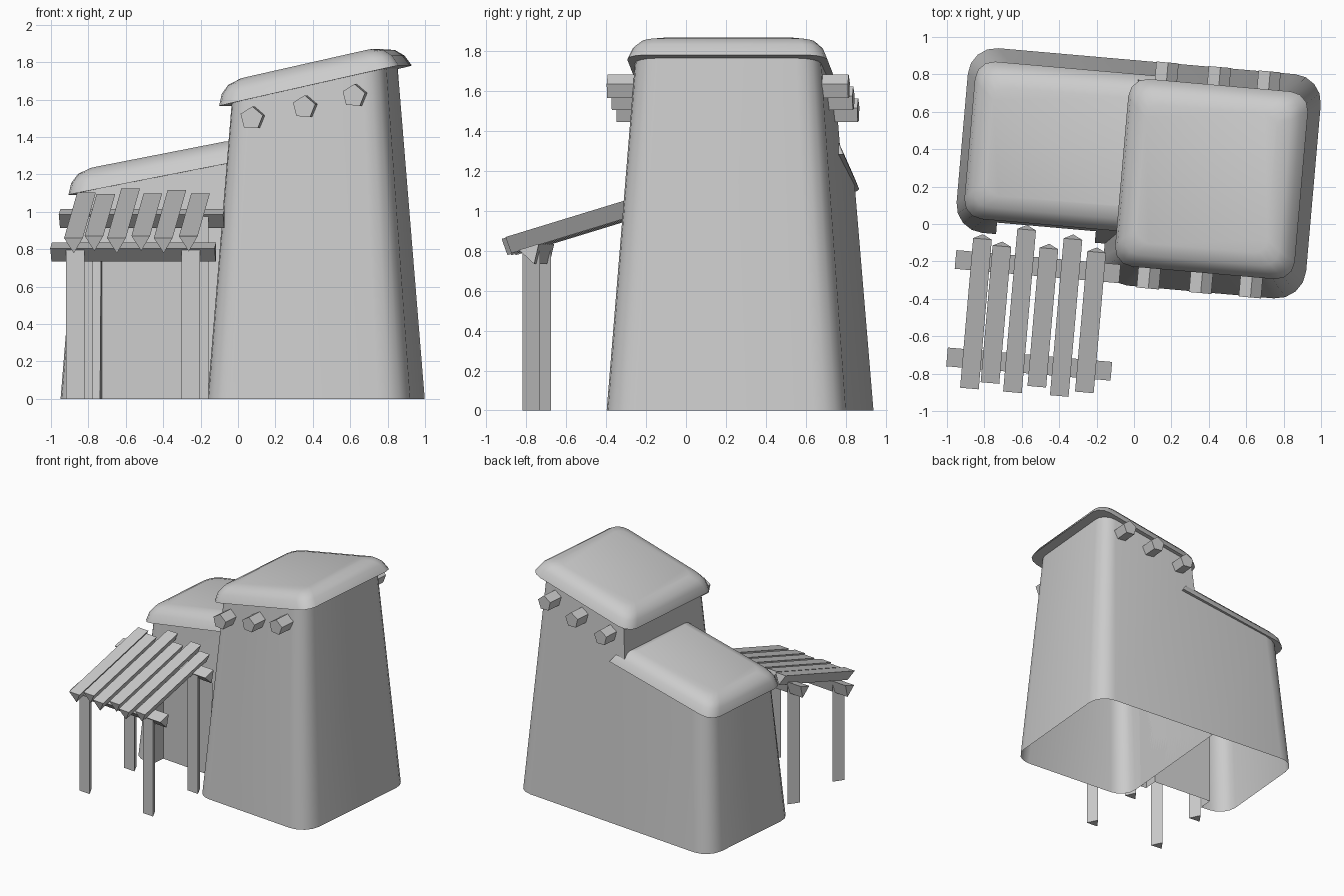
import bpy, bmesh, math
from mathutils import Matrix, Vector

if "Cube" in bpy.data.objects:
    bpy.data.objects.remove(bpy.data.objects["Cube"])

TURN = Matrix.Rotation(math.radians(-5), 4, 'Z')   # whole building is turned slightly
K = 0.077                                          # inward lean of the walls


def make(name, loops, smooth=None):
    """Skin a stack of equal point loops and cap both ends."""
    bm = bmesh.new()
    rings = [[bm.verts.new(TURN @ Vector(p)) for p in lp] for lp in loops]
    n = len(rings[0])
    for a, b in zip(rings, rings[1:]):
        for i in range(n):
            j = (i + 1) % n
            bm.faces.new((a[i], a[j], b[j], b[i]))
    bm.faces.new(rings[0][::-1])
    bm.faces.new(rings[-1])
    bmesh.ops.recalc_face_normals(bm, faces=bm.faces)
    me = bpy.data.meshes.new(name)
    bm.to_mesh(me)
    bm.free()
    ob = bpy.data.objects.new(name, me)
    bpy.context.collection.objects.link(ob)
    bpy.ops.object.select_all(action='DESELECT')
    ob.select_set(True)
    bpy.context.view_layer.objects.active = ob
    if smooth:
        bpy.ops.object.shade_smooth_by_angle(angle=math.radians(smooth))
    return ob


def outline(u0, u1, v0, v1, radii, segs=4):
    """Rectangle with rounded corners: front-left, front-right, back-right, back-left."""
    pts = []
    for i, (cu, cv, r) in enumerate(zip((u0, u1, u1, u0), (v0, v0, v1, v1), radii)):
        su, sv = (1 if cu == u0 else -1), (1 if cv == v0 else -1)
        if r == 0:
            pts.append((cu, cv))
            continue
        for s in range(segs + 1):
            a = math.radians(180 + 90 * i + 90 * s / segs)
            pts.append((cu + su * r + r * math.cos(a), cv + sv * r + r * math.sin(a)))
    return pts


def walls(name, rect, radii, plane, k_right):
    """Leaning walls cut off along the sloping roof plane z = a + b*u."""
    u0, u1, v0, v1 = rect
    a, b = plane
    base = outline(*rect, radii)
    top = []
    for u, v in base:
        ku = K + (k_right - K) * (u - u0) / (u1 - u0)
        kv = K - 2 * K * (v - v0) / (v1 - v0)
        z = (a + 0.02 + b * u) / (1 - b * ku)
        top.append((u + ku * z, v + kv * z, z))
    return make(name, [[(u, v, 0) for u, v in base], top], 35)


def roof(name, rect, radii, plane):
    """Sloping soft-edged roof slab."""
    u0, u1, v0, v1 = rect
    a, b = plane
    t = math.atan(b)
    loops = []
    for d, h in ((0, 0), (0.025, 0.06), (0.065, 0.1), (0.13, 0.12)):
        pts = outline(u0 + d, u1 - d, v0 + d, v1 - d, [r * (1 - 2 * d) for r in radii], 3)
        loops.append([(u - h * math.sin(t), v, a + b * u + h * math.cos(t)) for u, v in pts])
    return make(name, loops, 50)


def open_floor(ob):
    bm = bmesh.new()
    bm.from_mesh(ob.data)
    low = [f for f in bm.faces if all(v.co.z < 1e-4 for v in f.verts)]
    bmesh.ops.delete(bm, geom=low, context='FACES')
    bm.to_mesh(ob.data)
    bm.free()


def prism(name, start, end, tip, width, depth):
    """Three-sided beam; start/end lie mid-way on the flat side, tip points to the edge."""
    start, end, tip = Vector(start), Vector(end), Vector(tip).normalized()
    w = (end - start).normalized().cross(tip) * (width / 2)
    return make(name, [[p - w, p + w, p + tip * depth] for p in (start, end)])


# Tower and its roof
tower_plane = (1.565 + 0.225 * 0.09, 0.225)
tower = walls("tower_walls", (-0.147, 0.939, -0.331, 0.873), (0.14, 0.16, 0.15, 0),
              tower_plane, -K)
open_floor(tower)
roof("tower_roof", (-0.09, 0.874, -0.228, 0.779), (0.1,) * 4, tower_plane)

# Low house with a recessed front panel, and its roof
low_plane = (1.09 + 0.195 * 0.915, 0.195)
house = walls("house_walls", (-0.955, -0.147, -0.118, 0.873), (0.15, 0, 0, 0.15),
              low_plane, K)
cut = make("recess_cutter", [outline(-0.73, -0.2, -0.3, 0.0, (0,) * 4)] and
           [[(u, v, z) for u, v in outline(-0.73, -0.2, -0.3, 0.0, (0,) * 4)]
            for z in (-0.2, 0.8)])
bpy.context.view_layer.objects.active = house
mod = house.modifiers.new("recess", 'BOOLEAN')
mod.operation, mod.solver, mod.object = 'DIFFERENCE', 'EXACT', cut
bpy.ops.object.modifier_move_to_index(modifier="recess", index=0)
bpy.ops.object.modifier_apply(modifier="recess")
bpy.data.objects.remove(cut)
open_floor(house)
roof("house_roof", (-0.915, 0.08, -0.045, 0.80), (0.1, 0.01, 0.01, 0.1), low_plane)

# Five-sided roof poles through the tower
for i, (u, z) in enumerate(((0.102, 1.5), (0.383, 1.56), (0.65, 1.62))):
    ring = [(u + 0.063 * math.sin(math.radians(72 * k + 4)),
             z + 0.063 * math.cos(math.radians(72 * k + 4))) for k in range(5)]
    make(f"roof_pole_{i}", [[(x, v, h) for x, h in ring] for v in (-0.337, 0.876)])

# Awning: posts, cross beams and slats, all three-sided
down = (0, math.sin(math.radians(17)), -math.cos(math.radians(17)))
for row, v, z in (("front", -0.795, 0.82), ("back", -0.272, 1.0)):
    prism(f"{row}_beam", (-0.934, v, z), (-0.052, v, z), down, 0.105, 0.09)
    for side, u in (("left", -0.8), ("right", -0.18)):
        prism(f"{row}_{side}_post", (u, v - 0.04, 0), (u, v - 0.04, z - 0.02),
              (0, 1, 0), 0.1, 0.085)

slats = ((-0.8, -0.953, -0.15), (-0.693, -0.914, -0.18), (-0.569, -0.953, -0.08),
         (-0.442, -0.912, -0.17), (-0.318, -0.951, -0.109), (-0.186, -0.92, -0.167))
for i, (u, v0, v1) in enumerate(slats):
    prism(f"slat_{i}", (u, v0, 0.86 + 0.305 * (v0 + 0.95)),
          (u, v1, 0.86 + 0.305 * (v1 + 0.95)), down, 0.1, 0.085)
